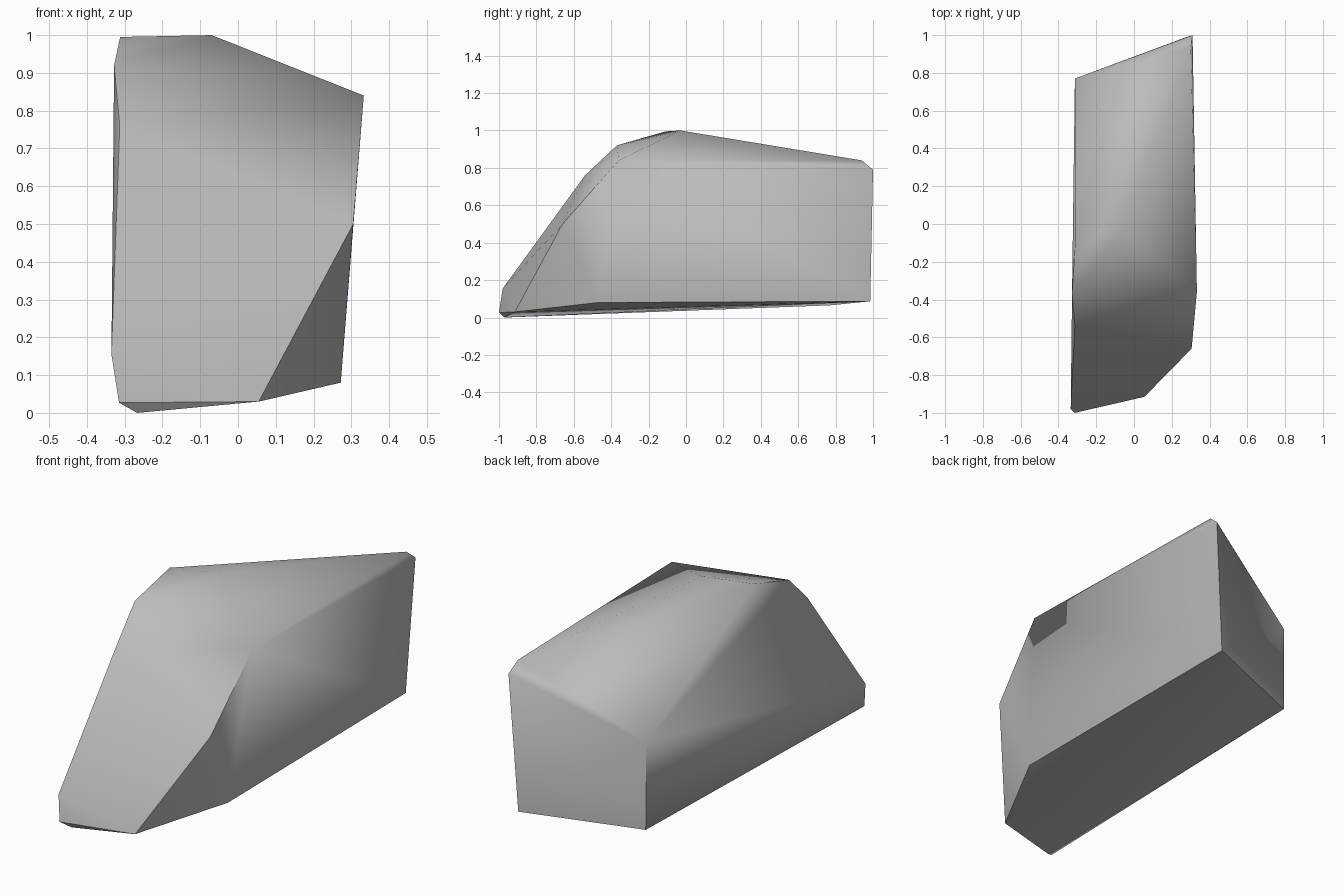
import bpy, bmesh, math

cube = bpy.data.objects.get("Cube")
if cube:
    bpy.data.objects.remove(cube, do_unlink=True)

# Plain stone colour
stone = bpy.data.materials.new("stone_grey")
stone.use_nodes = True
grey = (0.5, 0.5, 0.5, 1)
stone.diffuse_color = grey
stone.node_tree.nodes["Principled BSDF"].inputs["Base Color"].default_value = grey

# Corners of the chipped rock, grouped by region
base = [(0.055, -0.915, 0.03), (0.272, -0.47, 0.08), (0.265, 0.985, 0.087),
        (-0.31, 0.77, 0.065), (-0.267, -0.97, 0.0)]
front = [(-0.315, -1.0, 0.027), (-0.335, -0.98, 0.155), (0.305, -0.66, 0.5),
         (-0.313, -0.54, 0.76)]
crown = [(0.333, -0.36, 0.84), (-0.328, -0.37, 0.92), (-0.312, -0.11, 0.995),
         (-0.07, -0.03, 1.0)]
back = [(0.30, 0.94, 0.84), (0.31, 1.0, 0.79), (-0.313, 0.77, 0.515)]

# Wrap the corners in a convex shell
bm = bmesh.new()
for p in base + front + crown + back:
    bm.verts.new(p)
bmesh.ops.convex_hull(bm, input=bm.verts[:])
bmesh.ops.recalc_face_normals(bm, faces=bm.faces[:])
mesh = bpy.data.meshes.new("rock")
bm.to_mesh(mesh)
bm.free()
mesh.materials.append(stone)
rock = bpy.data.objects.new("rock", mesh)
bpy.context.collection.objects.link(rock)

# Soft facets, crisp main edges
bpy.context.view_layer.objects.active = rock
rock.select_set(True)
bpy.ops.object.shade_smooth_by_angle(angle=math.radians(56))

# Keep the chipped lower front edge crisp
for e in mesh.edges:
    if all(mesh.vertices[i].co.z < 0.05 for i in e.vertices):
        e.use_edge_sharp = True
